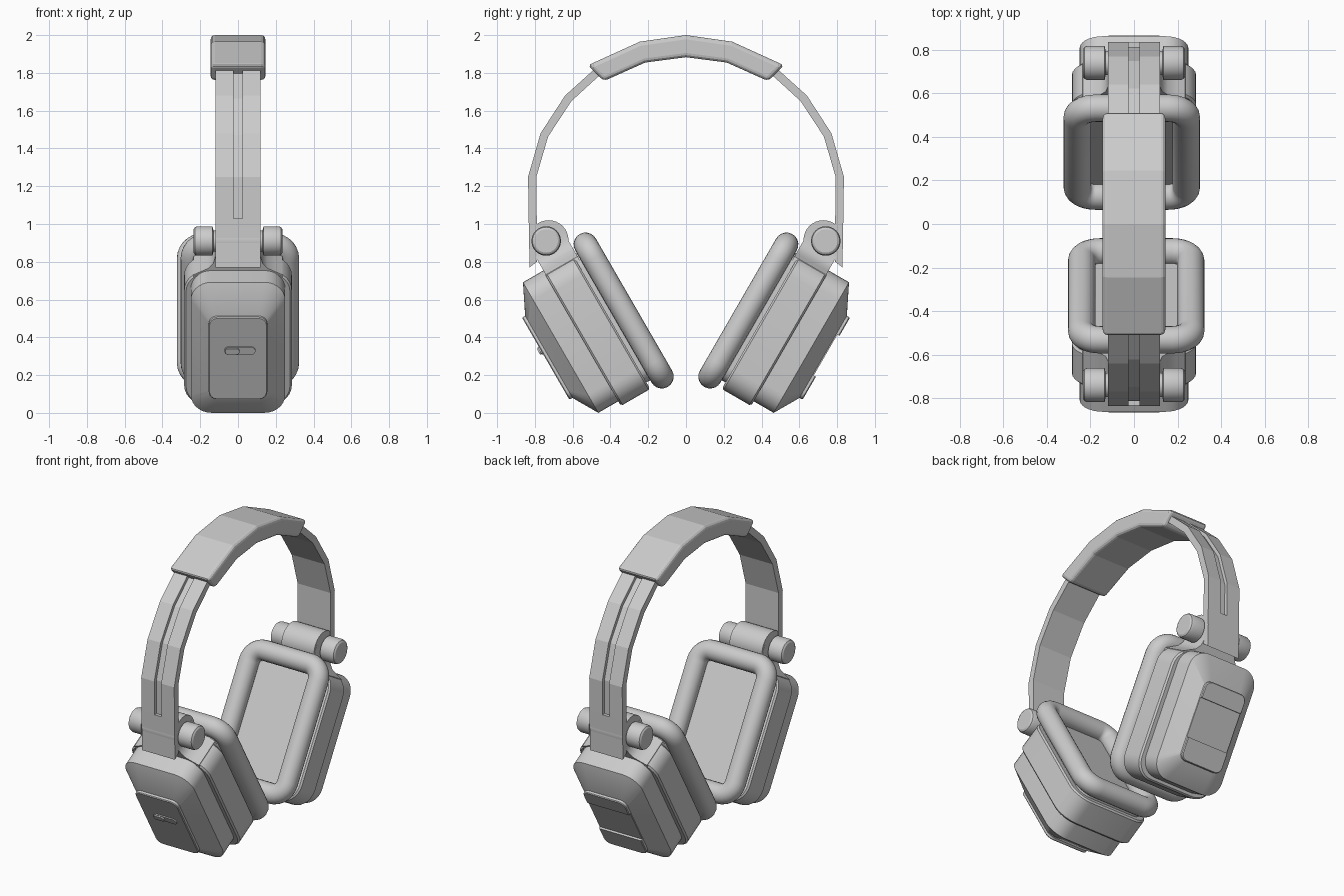
import bpy, bmesh
from math import sin, cos, pi, radians
from mathutils import Matrix

cube = bpy.data.objects.get("Cube")
if cube:
    bpy.data.objects.remove(cube)


def loft(name, rings, matrix=Matrix(), closed=False, smooth=True, bevel=0):
    """Skin a list of equal-length point rings, capping the ends unless closed."""
    bm = bmesh.new()
    loops = [[bm.verts.new(p) for p in ring] for ring in rings]
    pairs = list(zip(loops, loops[1:]))
    if closed:
        pairs.append((loops[-1], loops[0]))
    else:
        bm.faces.new(loops[0])
        bm.faces.new(loops[-1])
    for a, b in pairs:
        for i in range(len(a)):
            j = (i + 1) % len(a)
            bm.faces.new((a[i], a[j], b[j], b[i]))
    bmesh.ops.recalc_face_normals(bm, faces=bm.faces)
    mesh = bpy.data.meshes.new(name)
    bm.to_mesh(mesh)
    bm.free()
    obj = bpy.data.objects.new(name, mesh)
    bpy.context.collection.objects.link(obj)
    obj.matrix_world = matrix
    if bevel:
        mod = obj.modifiers.new("Bevel", "BEVEL")
        mod.width, mod.segments = bevel, 3
        mod.limit_method, mod.angle_limit = "ANGLE", radians(50)
    if smooth:
        activate(obj)
        bpy.ops.object.shade_smooth_by_angle(angle=radians(32))
    return obj


def activate(obj):
    for other in bpy.context.selected_objects:
        other.select_set(False)
    obj.select_set(True)
    bpy.context.view_layer.objects.active = obj


def cut(obj, cutter):
    mod = obj.modifiers.new("Cut", "BOOLEAN")
    mod.object, mod.operation, mod.solver = cutter, "DIFFERENCE", "EXACT"
    bpy.context.view_layer.update()
    activate(obj)
    bpy.ops.object.modifier_apply(modifier=mod.name)
    bpy.data.objects.remove(cutter)


def rounded_rect(n, half, low, high, radius, x=0, steps=7):
    """Rounded rectangle at depth n, spanning low..high along the cup."""
    ring = []
    corners = [(1, high), (-1, high), (-1, low), (1, low)]
    for k, (sx, u) in enumerate(corners):
        cx = sx * (half - radius)
        cu = u - radius if u == high else u + radius
        for i in range(steps + 1):
            a = pi / 2 * (k + i / steps)
            ring.append((x + cx + radius * cos(a), cu + radius * sin(a), n))
    return ring


def circle(x, radius, y, z, steps=32):
    return [(x, y + radius * cos(2 * pi * i / steps), z + radius * sin(2 * pi * i / steps))
            for i in range(steps)]


def box_ring(half, u, n0, n1):
    return [(-half, u, n0), (half, u, n0), (half, u, n1), (-half, u, n1)]


def band(name, outer, inner, half, **kw):
    """Arched band from half-profiles in y, z that end on the centre line."""
    def full(pts):
        return pts + [(-y, z) for y, z in reversed(pts[:-1])]
    rings = [[(-half, *o), (half, *o), (half, *i), (-half, *i)]
             for o, i in zip(full(outer), full(inner))]
    return loft(name, rings, smooth=False, **kw)


# Headband strap with a shallow slot on its outside
strap_out = [(.828, .77), (.833, 1.03), (.836, 1.25), (.77, 1.48), (.64, 1.68),
             (.49, 1.815), (.24, 1.93), (0, 1.965)]
strap_in = [(.79, .80), (.79, 1.03), (.792, 1.25), (.73, 1.463), (.607, 1.65),
            (.465, 1.78), (.23, 1.89), (0, 1.925)]
strap = band("headband_strap", strap_out, strap_in, .12)
slot_in = [((a + c) / 2, (b + d) / 2) for (a, b), (c, d) in zip(strap_out, strap_in)][1:]
slot_out = [(y * 1.03, z + .03 * (z > 1.1)) for y, z in strap_out[1:]]
cut(strap, band("slot_cutter", slot_out, slot_in, .025))

# Padded crown of the headband
band("headband_pad", [(.52, 1.84), (.245, 1.965), (0, 2.0)],
     [(.435, 1.757), (.215, 1.855), (0, 1.883)], .145, bevel=.022)

for side, s in (("front", -1), ("back", 1)):
    # Cup frame: x across, y along the cup, z outward from the ear
    c30, s30 = cos(radians(30)), sin(radians(30))
    frame = Matrix(((-s, 0, 0, 0), (0, s * s30, s * c30, s * .33),
                    (0, c30, -s30, .542), (0, 0, 0, 1)))

    # Ear cushion
    rings = []
    for i in range(20):
        a = 2 * pi * i / 20
        d = .063 * cos(a)
        rings.append(rounded_rect(.063 * sin(a), .251 + d, -.404 - d, .404 + d,
                                  .085 + d, x=.01))
    loft(side + "_ear_cushion", rings, frame, closed=True)

    # Speaker baffle inside the cushion
    loft(side + "_speaker_baffle", [rounded_rect(n, .24, -.39, .39, .08)
                                    for n in (.03, .12)], frame)

    # Back plate and the flared neck rising to the hinge
    loft(side + "_back_plate",
         [rounded_rect(.086, .275, -.42, .38, .11), rounded_rect(.096, .285, -.43, .39, .12),
          rounded_rect(.255, .285, -.43, .39, .12), rounded_rect(.265, .275, -.42, .38, .11)],
         frame)
    neck = [(.24, .34), (.235, .37), (.195, .39), (.155, .41), (.13, .44), (.12, .48), (.12, .53)]
    loft(side + "_hinge_neck", [box_ring(w, u, .068, .262) for w, u in neck], frame)

    # Outer shell, tapering to its end face
    loft(side + "_cup_shell",
         [rounded_rect(.25, .25, -.402, .396, .11), rounded_rect(.387, .25, -.402, .396, .11),
          rounded_rect(.468, .152, -.262, .232, .045)], frame)

    # End panel
    panel = loft(side + "_end_panel",
                 [rounded_rect(.45, .155, -.265, .236, .045),
                  rounded_rect(.48, .155, -.265, .236, .045),
                  rounded_rect(.485, .15, -.26, .231, .04)], frame)
    if s > 0:
        # Recessed band across the back panel
        cut(panel, loft("recess_cutter", [box_ring(.3, u, .472, .6) for u in (-.125, .125)],
                        frame, smooth=False))
    else:
        # Slide switch on the front panel
        loft("switch_base", [rounded_rect(n, .082, .013, .059, .022, x=.01)
                             for n in (.475, .492)], frame)
        loft("switch_knob", [rounded_rect(n, .038, .018, .054, .017, x=-.03)
                             for n in (.475, .5)], frame)

    # Hinge barrel and the pin with its two end caps
    loft(side + "_hinge_barrel", [circle(x, .105, s * .727, .915) for x in (-.119, .119)])
    half_pin = [(.235, .062), (.228, .073), (.215, .078), (.135, .078), (.13, .055)]
    pin = [(-x, r) for x, r in half_pin] + half_pin[::-1]
    loft(side + "_hinge_pin", [circle(x, r, s * .74, .91) for x, r in pin])
